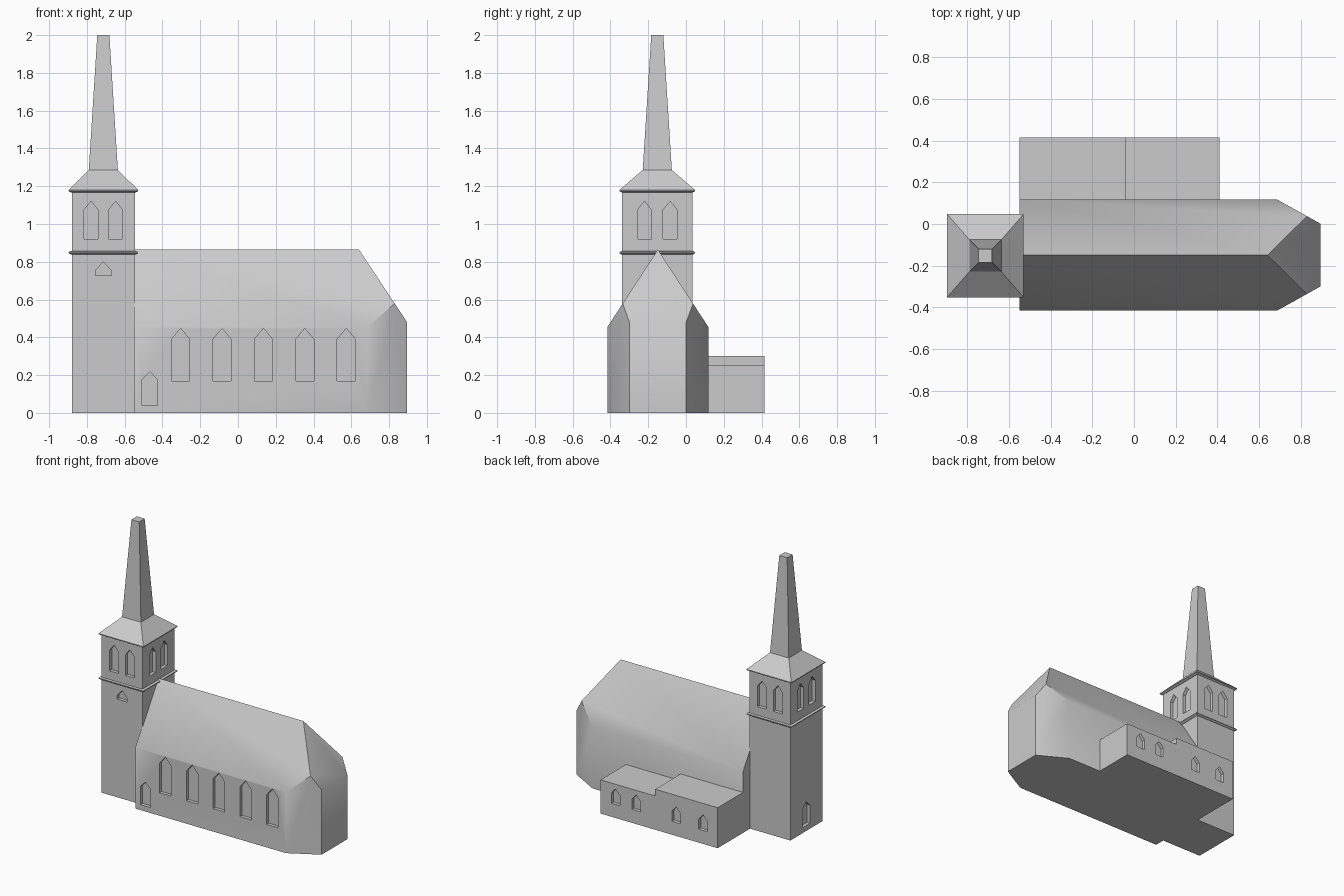
import bpy, bmesh
from mathutils import Vector

if "Cube" in bpy.data.objects:
    bpy.data.objects.remove(bpy.data.objects["Cube"])

stone = bpy.data.materials.new("pale grey stone")
stone.diffuse_color = (0.6, 0.6, 0.6, 1)
stone.use_nodes = True
stone.node_tree.nodes["Principled BSDF"].inputs["Base Color"].default_value = stone.diffuse_color


def finish(bm, name):
    bmesh.ops.recalc_face_normals(bm, faces=bm.faces[:])
    me = bpy.data.meshes.new(name)
    bm.to_mesh(me)
    bm.free()
    ob = bpy.data.objects.new(name, me)
    bpy.context.collection.objects.link(ob)
    me.materials.append(stone)
    return ob


def prism(bm, ring_a, ring_b):
    """Closed solid between two matching rings of points."""
    a = [bm.verts.new(p) for p in ring_a]
    b = [bm.verts.new(p) for p in ring_b]
    bm.faces.new(a)
    bm.faces.new(b[::-1])
    for i in range(len(a)):
        j = (i + 1) % len(a)
        bm.faces.new((a[i], b[i], b[j], a[j]))


def rect(cx, cy, hx, hy, z):
    return [(cx + sx * hx, cy + sy * hy, z) for sx, sy in ((-1, -1), (1, -1), (1, 1), (-1, 1))]


def stack(name, cx, cy, levels):
    """Rectangular tower part from (half x, half y, z) levels."""
    bm = bmesh.new()
    rings = [[bm.verts.new(p) for p in rect(cx, cy, *lv)] for lv in levels]
    bm.faces.new(rings[0])
    bm.faces.new(rings[-1])
    for a, b in zip(rings, rings[1:]):
        for i in range(4):
            j = (i + 1) % 4
            bm.faces.new((a[i], a[j], b[j], b[i]))
    return finish(bm, name)


def cut_windows(ob, windows, depth=0.025):
    """Recess pointed openings: (axis, wall position, centre, half width, sill, shoulder, tip)."""
    bm = bmesh.new()
    for axis, wall, c, hw, z0, z1, z2 in windows:
        outline = [(c - hw, z0), (c + hw, z0), (c + hw, z1), (c, z2), (c - hw, z1)]
        rings = [[(d, u, z) if axis == "x" else (u, d, z) for u, z in outline]
                 for d in (wall - depth, wall + depth)]
        prism(bm, *rings)
    cutter = finish(bm, "window_cutter")
    cutter.hide_render = True
    mod = ob.modifiers.new("windows", "BOOLEAN")
    mod.operation, mod.solver, mod.object = "DIFFERENCE", "EXACT", cutter
    bpy.context.view_layer.objects.active = ob
    bpy.ops.object.modifier_apply(modifier=mod.name)
    bpy.data.objects.remove(cutter, do_unlink=True)


# Nave: gabled prism, east end trimmed by a hip plane and two corner planes
YC, HW, X0, X1 = -0.149, 0.267, -0.55, 0.895
EAVE, RIDGE = 0.455, 0.865
profile = [(-HW, 0), (HW, 0), (HW, EAVE), (0, RIDGE), (-HW, EAVE)]
bm = bmesh.new()
prism(bm, [(X0, YC + y, z) for y, z in profile], [(X1, YC + y, z) for y, z in profile])
cuts = [((0.64, YC, RIDGE), (0.385, 0, 0.255)),
        ((X1, YC + 0.15, 0), (0.117, 0.21, 0)),
        ((X1, YC - 0.15, 0), (0.117, -0.21, 0))]
for co, no in cuts:
    res = bmesh.ops.bisect_plane(bm, geom=bm.verts[:] + bm.edges[:] + bm.faces[:], dist=1e-5,
                                 plane_co=Vector(co), plane_no=Vector(no).normalized(), clear_outer=True)
    bmesh.ops.holes_fill(bm, edges=[e for e in bm.edges if e.is_boundary], sides=0)
nave = finish(bm, "nave")
south = YC - HW
cut_windows(nave, [("y", south, -0.304 + 0.2193 * i, 0.048, 0.17, 0.39, 0.447) for i in range(5)]
            + [("y", south, -0.467, 0.042, 0.04, 0.175, 0.218)])
bpy.ops.object.select_all(action="DESELECT")
nave.select_set(True)
bpy.context.view_layer.objects.active = nave
bpy.ops.object.shade_smooth_by_angle(angle=0.7)

# Tower shaft with paired belfry windows on every side
TX, TY, TW, TD = -0.713, -0.152, 0.167, 0.187
tower = stack("tower", TX, TY, [(TW, TD, 0), (TW, TD, 1.175)])
openings = []
for s in (-1, 1):
    for t in (-1, 1):
        openings.append(("y", TY + s * TD, TX + t * 0.065, 0.037, 0.92, 1.075, 1.12))
        openings.append(("x", TX + s * TW, TY + t * 0.068, 0.037, 0.92, 1.075, 1.12))
openings.append(("y", TY - TD, TX, 0.042, 0.727, 0.753, 0.80))    # small front opening
openings.append(("x", TX - TW, TY, 0.042, 0.04, 0.175, 0.218))    # west door
cut_windows(tower, openings)

# Cornice band, flared roof and spire
stack("tower_cornice", TX, TY, [(0.172, 0.19, 0.838), (0.184, 0.2, 0.846), (0.184, 0.2, 0.852), (0.172, 0.19, 0.856)])
stack("tower_roof", TX, TY, [(0.174, 0.19, 1.168), (0.184, 0.2, 1.174), (0.184, 0.2, 1.18), (0.077, 0.077, 1.286)])
stack("spire", TX, TY, [(0.077, 0.077, 1.285), (0.032, 0.032, 2.0)])

# Flat-roofed annexes along the north side
for name, xa, xb, h, centres in (("annex_tall", X0, -0.038, 0.30, (-0.43, -0.21)),
                                 ("annex_low", -0.038, 0.41, 0.25, (0.118, 0.287))):
    annex = stack(name, (xa + xb) / 2, 0.265, [((xb - xa) / 2, 0.15, 0), ((xb - xa) / 2, 0.15, h)])
    cut_windows(annex, [("y", 0.415, c, 0.035, 0.1, 0.175, 0.215) for c in centres])
